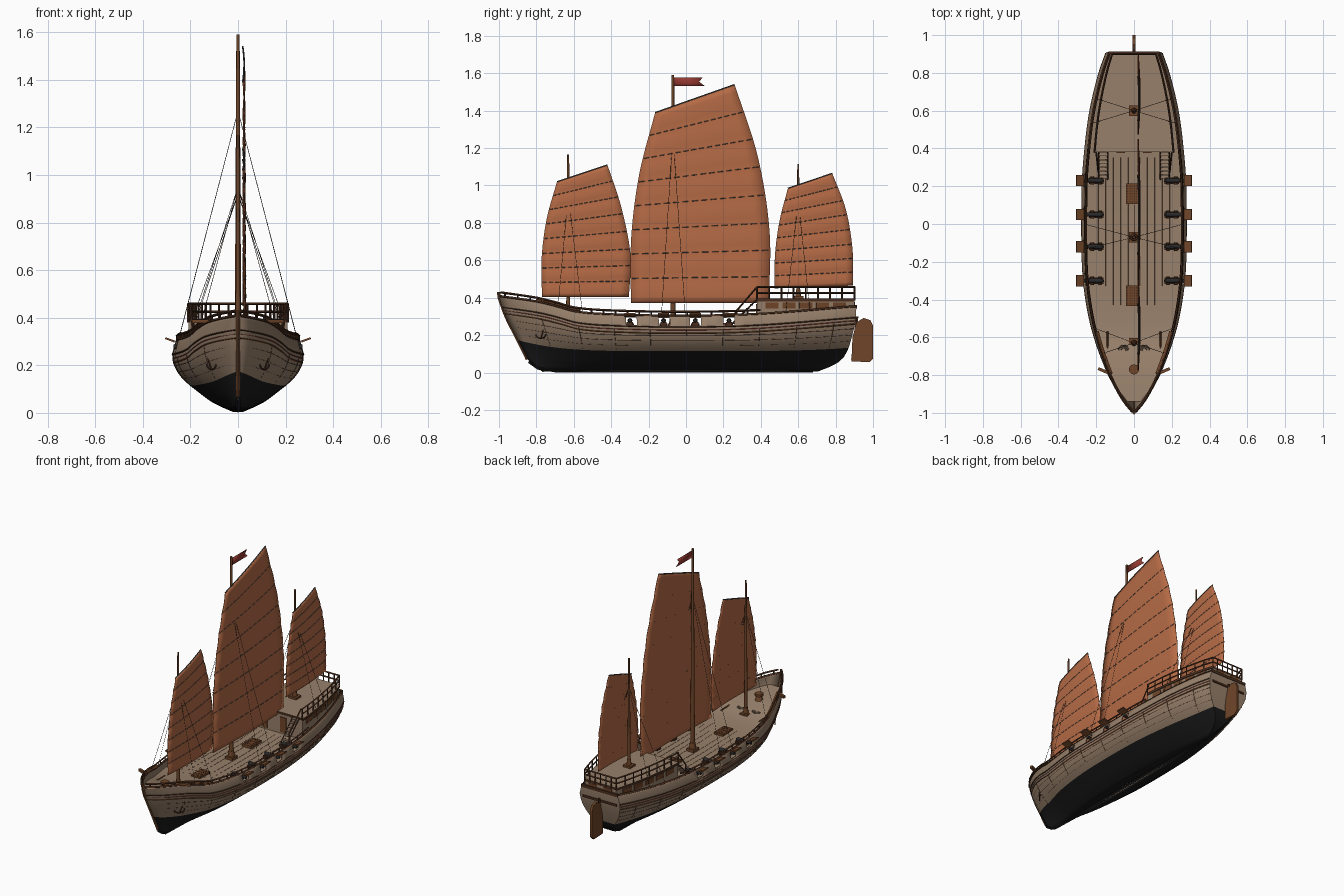
import bpy, bmesh, math
from math import sin, cos, pi, radians
from mathutils import Vector, Matrix

if "Cube" in bpy.data.objects:
    bpy.data.objects.remove(bpy.data.objects["Cube"])


def material(name, r, g, b):
    m = bpy.data.materials.new(name)
    m.use_nodes = True
    m.diffuse_color = (r, g, b, 1)
    m.node_tree.nodes["Principled BSDF"].inputs["Base Color"].default_value = (r, g, b, 1)
    return m


WOOD = material("weathered planks", .31, .215, .145)
TRIM = material("dark trim", .07, .028, .013)
BROWN = material("brown timber", .16, .06, .022)
TAR = material("tarred bottom", .01, .01, .01)
SAIL = material("rust canvas", .46, .145, .06)
BATTEN = material("grey battens", .07, .085, .085)
RED = material("red paint", .3, .042, .032)
IRON = material("iron", .022, .022, .022)
ROPE = material("dark rope", .04, .028, .02)
HEMP = material("hemp coils", .17, .12, .08)


# ---- helpers
def add(name, me, *mats):
    for m in mats:
        me.materials.append(m)
    me.shade_smooth()
    me.set_sharp_from_angle(angle=radians(32))
    ob = bpy.data.objects.new(name, me)
    bpy.context.collection.objects.link(ob)
    return ob


def finish(name, bm, *mats):
    bmesh.ops.recalc_face_normals(bm, faces=bm.faces)
    me = bpy.data.meshes.new(name)
    bm.to_mesh(me)
    bm.free()
    return add(name, me, *mats)


def tubes(name, paths, r, mat, res=0, cyclic=False):
    cu = bpy.data.curves.new(name, "CURVE")
    cu.dimensions = "3D"
    cu.bevel_depth, cu.bevel_resolution, cu.use_fill_caps = r, res, True
    for path in paths:
        sp = cu.splines.new("POLY")
        sp.points.add(len(path) - 1)
        for p, co in zip(sp.points, path):
            p.co = (*co, 1)
        sp.use_cyclic_u = cyclic
    tmp = bpy.data.objects.new(name, cu)
    me = bpy.data.meshes.new_from_object(tmp)
    bpy.data.objects.remove(tmp)
    me.materials.clear()
    return add(name, me, mat)


def boxes(name, items, mat):
    bm = bmesh.new()
    for loc, size, *rot in items:
        turn = rot[0] if rot else Matrix()
        bmesh.ops.create_cube(bm, size=1, matrix=Matrix.Translation(loc) @ turn @ Matrix.Diagonal((*size, 1)))
    return finish(name, bm, mat)


def cones(name, items, mat, sides=12):
    bm = bmesh.new()
    for a, b, r1, r2 in items:
        a, b = Vector(a), Vector(b)
        turn = (b - a).to_track_quat("Z", "Y").to_matrix().to_4x4()
        bmesh.ops.create_cone(bm, cap_ends=True, segments=sides, radius1=r1, radius2=r2,
                              depth=(b - a).length, matrix=Matrix.Translation((a + b) / 2) @ turn)
    return finish(name, bm, mat)


def curve_at(pts, x):
    """Smooth interpolation through (x, value) points."""
    x = max(pts[0][0], min(pts[-1][0], x))
    i = max(k for k in range(len(pts) - 1) if pts[k][0] <= x)
    slope = lambda a, b: (pts[b][1] - pts[a][1]) / (pts[b][0] - pts[a][0])
    h = pts[i + 1][0] - pts[i][0]
    m0, m1 = slope(max(i - 1, 0), i + 1), slope(i, min(i + 2, len(pts) - 1))
    t = (x - pts[i][0]) / h
    return ((2*t**3 - 3*t*t + 1) * pts[i][1] + (t**3 - 2*t*t + t) * h * m0
            + (3*t*t - 2*t**3) * pts[i + 1][1] + (t**3 - t*t) * h * m1)


# ---- hull lines
BEAM = [(-1, .004), (-.95, .05), (-.9, .085), (-.8, .138), (-.6, .21), (-.4, .25), (-.2, .267),
        (.2, .267), (.4, .253), (.6, .227), (.8, .18), (.91, .142)]
SHEER = [(-1, .405), (-.8, .375), (-.7, .35), (-.6, .322), (-.4, .307), (0, .3), (.4, .31), (.91, .35)]
STEM = [(0, -.75), (.05, -.83), (.1, -.86), (.2, -.91), (.3, -.96), (.41, -1)]
STERN = [(0, .68), (.05, .8), (.1, .85), (.2, .885), (.3, .905), (.4, .905)]
SECTION = [(0, 0), (.15, .37), (.3, .6), (.45, .81), (.6, .94), (.75, 1), (.9, 1), (1, .95)]


def top(y):
    return curve_at(SHEER, y)


def hull(y, z, side=1, out=0):
    t = min(z / top(y), 1)
    s = (y + 1) / 1.91
    x = curve_at(BEAM, y) * max(curve_at(SECTION, t), 0) ** (1 + .7 * abs(2 * s - 1) ** 3)
    yy = y + (curve_at(STEM, z) + 1) * (1 - s) ** 4 + (curve_at(STERN, z) - .91) * s ** 4
    return Vector((side * (x + out), yy, z))


def rows(y):
    w = .118 + (.07 if y < 0 else .02) * abs(y + .05) ** 4
    p = top(y) - .05
    return ([.008 + (w - .008) * k / 5 for k in range(6)]
            + [w + (p - w) * k / 5 for k in range(1, 6)] + [top(y) - .008, top(y)])


PORTS = [-.3, -.12, .05, .23]
edges = [p + d for p in PORTS for d in (-.03, .03)]
grid = [-1 + 1.91 * k / 48 for k in range(49)]
STATIONS = sorted([y for y in grid if min(abs(y - e) for e in edges) > .015] + edges)
SIDES = (-1, 1)


def along(off, side, out=0.0, y0=-1.0, y1=.91, n=50):
    ys = [y0 + (y1 - y0) * k / n for k in range(n + 1)]
    return [hull(y, top(y) + off, side, out) for y in ys]


# ---- hull shell with open gun ports and a flat transom
bm = bmesh.new()
shell = {s: [[bm.verts.new(hull(y, z, s)) for z in rows(y)] for y in STATIONS] for s in SIDES}
for s in SIDES:
    for i in range(len(STATIONS) - 1):
        mid = (STATIONS[i] + STATIONS[i + 1]) / 2
        for k in range(12):
            if k == 10 and min(abs(mid - p) for p in PORTS) < .03:
                continue
            a, b = shell[s][i], shell[s][i + 1]
            f = bm.faces.new((a[k], b[k], b[k + 1], a[k + 1]))
            f.material_index = int(k < 5)
for k in range(12):
    a, b = shell[-1][-1], shell[1][-1]
    bm.faces.new((a[k], b[k], b[k + 1], a[k + 1])).material_index = int(k < 5)
bmesh.ops.remove_doubles(bm, verts=bm.verts, dist=.0005)
mod = finish("hull", bm, WOOD, TAR).modifiers.new("thickness", "SOLIDIFY")
mod.thickness, mod.offset = .01, 0

# ---- main deck following the sheer, with plank seams
bm = bmesh.new()
line = [[bm.verts.new(hull(y, top(y) - .055, s, -.003)) for s in SIDES] for y in STATIONS[1:]]
for a, b in zip(line, line[1:]):
    bm.faces.new((a[0], a[1], b[1], b[0]))
finish("main_deck", bm, WOOD)
tubes("deck_seams", [[(s * x, y, top(y) - .055) for y in STATIONS if curve_at(BEAM, y) > x + .02 and -.9 < y < .38]
                     for s in SIDES for x in (.03, .07, .11, .15, .19, .23)], .0008, TRIM)

# ---- wales, rails, seams, stem and keel
tubes("gunwale", [along(.002, s, 0, -.995) for s in SIDES], .008, TRIM)
tubes("upper_wale", [along(-.056, s, .002) for s in SIDES], .006, TRIM)
tubes("lower_wale", [along(-.09, s, .002) for s in SIDES], .006, BROWN)
tubes("red_stripe", [along(-.073, s, .003) for s in SIDES], .0035, RED)
tubes("plank_seams", [[hull(y, rows(y)[k], s, .0045) for y in STATIONS] for s in SIDES for k in (6, 7, 8)], .002, TRIM)
tubes("frame_seams", [[hull(y, z, s, .0045) for z in rows(y)[5:10]]
                      for s in SIDES for y in [-.8 + .2 * k for k in range(9)]], .002, TRIM)
tubes("bulwark_rail", [along(.025, s, 0, -.99, .4) for s in SIDES], .006, TRIM)
tubes("bow_washboards", [along(.013, s, -.006, -.8, -.58, 10) for s in SIDES], .011, BROWN)
tubes("rail_posts", [[hull(y, top(y), s), hull(y, top(y), s) + Vector((0, 0, .025))]
                     for s in SIDES for y in [-.97 + .065 * k for k in range(21)]], .005, TRIM)
tubes("stem", [[(0, curve_at(STEM, z) - .002, z) for z in [.43 - .03 * k for k in range(13)]]], .009, BROWN)
tubes("keel", [[(0, curve_at(STEM, .06), .06), (0, -.79, .025), (0, -.7, .011), (0, .68, .011)]], .01, TAR)
boxes("transom_beam", [((0, .907, .352), (.27, .014, .018)), ((0, .907, .285), (.25, .012, .014))], TRIM)

# ---- guns, carriages and port lids
barrels, carriages, lids, wheels = [], [], [], []
for s in SIDES:
    for p in PORTS:
        barrels += [((s * .17, p, .278), (s * .272, p, .278), .013, .009),
                    ((s * .16, p, .278), (s * .17, p, .278), .004, .006)]
        carriages.append(((s * .2, p, .26), (.075, .034, .02)))
        lids.append(((s * .286, p, .307), (.042, .06, .008), Matrix.Rotation(-s * .35, 4, "Y")))
        wheels += [((s * x, p - .022, .254), (s * x, p + .022, .254), .009, .009) for x in (.18, .22)]
cones("gun_barrels", barrels, IRON)
boxes("gun_carriages", carriages, TRIM)
cones("gun_wheels", wheels, TRIM, 8)
boxes("port_lids", lids, BROWN)


# ---- raised stern cabin
def cabin_half(y):
    return curve_at(BEAM, y) * .85 - .008


CABIN = [.38 + .52 * k / 8 for k in range(9)]


def slab(name, z0, z1, grow, *mats):
    bm = bmesh.new()
    ring = [(s * (cabin_half(y) + grow), y) for s, ys in ((1, CABIN), (-1, CABIN[::-1])) for y in ys]
    low, high = ([bm.verts.new((x, y, z)) for x, y in ring] for z in (z0, z1))
    for i in range(len(ring)):
        j = (i + 1) % len(ring)
        bm.faces.new((low[i], low[j], high[j], high[i]))
    bm.faces.new(low[::-1])
    bm.faces.new(high).material_index = len(mats) - 1
    return finish(name, bm, *mats)


slab("stern_cabin", .25, .38, 0, WOOD)
slab("stern_deck", .38, .395, .006, TRIM, WOOD)
panels = []
for s in SIDES:
    for y in (.46, .55, .64, .73, .82):
        turn = math.atan2(-s * (cabin_half(y + .02) - cabin_half(y - .02)), .04)
        panels.append(((s * cabin_half(y), y, .358), (.008, .07, .032), Matrix.Rotation(turn, 4, "Z")))
    panels.append(((s * .055, .9, .368), (.06, .008, .02)))
    panels.append(((s * .07, .379, .315), (.045, .008, .1)))
boxes("cabin_doors_and_windows", panels, BROWN)

# ---- stern railing, ladders and banisters
loop = [[(s * cabin_half(y), y) for y in CABIN] for s in SIDES]
back = [(x, .9) for x in (-.08, -.04, 0, .04, .08)]
tubes("stern_rails", [[(x, y, z) for x, y in path] for z in (.425, .458)
                      for path in (*loop, [loop[0][-1], loop[1][-1]])], .0055, TRIM)
tubes("stern_rail_posts", [[(x, y, .385), (x, y, .46)] for x, y in (*loop[0], *loop[1], *back)], .005, TRIM)
boxes("ladder_treads", [((s * .163, .25 + .02 * k, .262 + .02 * k), (.045, .018, .006))
                        for s in SIDES for k in range(7)], WOOD)
tubes("ladder_sides", [[(s * x, .235, .25), (s * x, .38, .392)] for s in SIDES for x in (.14, .186)], .004, TRIM)
tubes("banisters", [[(s * .188, .27, .26), (s * .188, .27, .33), (s * .2, .38, .458)] for s in SIDES], .005, TRIM)

# ---- masts, partners and deck fittings
MASTS = {"fore": (-.63, .26, 1.165, .011), "main": (-.07, .24, 1.59, .014), "mizzen": (.6, .385, 1.115, .01)}
cones("masts", [((0, y, z0), (0, y, z1), r, r * .5) for y, z0, z1, r in MASTS.values()], BROWN)
boxes("mast_partners", [((0, y, z0 + .01), (.054, .054, .026)) for y, z0, z1, r in MASTS.values()], BROWN)
cones("mast_collars", [((0, y, z0 + .02), (0, y, z0 + .06), r * 1.5, r * 1.2) for y, z0, z1, r in MASTS.values()], BROWN)
HATCHES = (-.38, .16)
boxes("hatch_coamings", [((-.01, y, .253), (.066, .108, .022)) for y in HATCHES], BROWN)
boxes("hatch_openings", [((-.01 + .012 * i, y + .014 * k, .264), (.006, .007, .002))
                         for y in HATCHES for i in range(-2, 3) for k in range(-3, 4)], TRIM)
deck_z = top(-.77) - .055
cones("capstan", [((0, -.77, deck_z), (0, -.77, deck_z + .03), .025, .015),
                  ((0, -.77, deck_z + .03), (0, -.77, deck_z + .045), .027, .027)], BROWN)
tubes("rope_coils", [[(s * .055 + r * cos(a * pi / 8), -.67 + r * sin(a * pi / 8), top(-.67) - .05) for a in range(16)]
                     for s in SIDES for r in (.013, .021, .028)], .0025, HEMP, 1, True)
tubes("bow_bitts", [[(s * .14, -.66, .285), (s * .14, -.57, .285)] for s in SIDES], .005, BROWN)
boxes("catheads", [((s * .155, -.78, .385), (.075, .016, .016), Matrix.Rotation(s * .4, 4, "Z")) for s in SIDES], BROWN)

# ---- anchors against the bows
anchors = []
for s in SIDES:
    c = hull(-.84, .2, s, .012)
    anchors.append([c + Vector((s * .02, .02, .05)), c - Vector((0, 0, .02))])
    anchors.append([c + Vector((s * .02 * cos(a), .026 * cos(a), -.022 * sin(a) + .004))
                    for a in [pi * k / 8 for k in range(9)]])
tubes("anchors", anchors, .003, TRIM, 1)


# ---- battened sails on the port side of the masts
def sail(name, luff, leech, panels):
    def point(u, v, lift=0.0):
        p, q = ([curve_at([(k / (len(e) - 1), c[i]) for k, c in enumerate(e)], v) for i in (0, 1)]
                for e in (luff, leech))
        x = .02 + .01 * sin(pi * u) * (1 - .4 * v) + .004 * abs(sin(pi * v * panels)) + lift
        return Vector((x, p[0] + (q[0] - p[0]) * u, p[1] + (q[1] - p[1]) * u))

    bm = bmesh.new()
    n, m = panels * 4, 10
    g = [[bm.verts.new(point(i / m, j / n)) for i in range(m + 1)] for j in range(n + 1)]
    for j in range(n):
        for i in range(m):
            bm.faces.new((g[j][i], g[j][i + 1], g[j + 1][i + 1], g[j + 1][i]))
    mod = finish(name + "_sail", bm, SAIL).modifiers.new("cloth", "SOLIDIFY")
    mod.thickness, mod.offset = .003, 0
    # battens show as broken lines between the lashings
    dashes = [[point((i + .15) / 14, k / panels, .001), point((i + .8) / 14, k / panels, .001)]
              for k in range(1, panels) for i in range(14)]
    tubes(name + "_battens", dashes, .0026, BATTEN)
    tubes(name + "_yard", [[point(i / m, 1) for i in range(m + 1)]], .0035, BATTEN, 1)


sail("fore", [(-.77, .405), (-.772, .61), (-.745, .82), (-.69, 1.02)],
     [(-.305, .405), (-.297, .63), (-.345, .88), (-.42, 1.11)], 8)
sail("main", [(-.295, .372), (-.293, .72), (-.25, 1.06), (-.165, 1.39)],
     [(.443, .372), (.447, .75), (.385, 1.15), (.26, 1.54)], 8)
sail("mizzen", [(.474, .45), (.476, .63), (.5, .81), (.545, .985)],
     [(.893, .465), (.89, .66), (.855, .87), (.782, 1.065)], 8)

# ---- shrouds
shrouds = []
for y, h in ((-.63, .95), (-.07, 1.27), (.6, .92)):
    for s in SIDES:
        for d in (-.065, .065):
            shrouds.append([(0, y, h), hull(y + d, top(y + d), s, -.004)])
tubes("shrouds", shrouds, .0012, ROPE)

# ---- swallow-tailed flag
bm = bmesh.new()
for z, tip in ((1.532, .1), (1.578, .09)):
    bm.faces.new([bm.verts.new((0, *p)) for p in ((-.068, 1.555), (-.068, z), (tip, z), (.07, 1.555))])
bmesh.ops.remove_doubles(bm, verts=bm.verts, dist=.001)
mod = finish("flag", bm, RED).modifiers.new("cloth", "SOLIDIFY")
mod.thickness = .003

# ---- rudder: rounded blade with a stock
bm = bmesh.new()
blade = [(.885, .06), (.98, .055), (1, .075), (1, .25), (.985, .28), (.95, .292), (.915, .27), (.89, .19)]
face = bm.faces.new([bm.verts.new((-.008, *p)) for p in blade])
ext = bmesh.ops.extrude_face_region(bm, geom=[face])["geom"]
bmesh.ops.translate(bm, verts=[v for v in ext if isinstance(v, bmesh.types.BMVert)], vec=(.016, 0, 0))
finish("rudder", bm, BROWN)
tubes("rudder_stock", [[(0, .89, .07), (0, .915, .3)]], .008, TRIM, 1)
